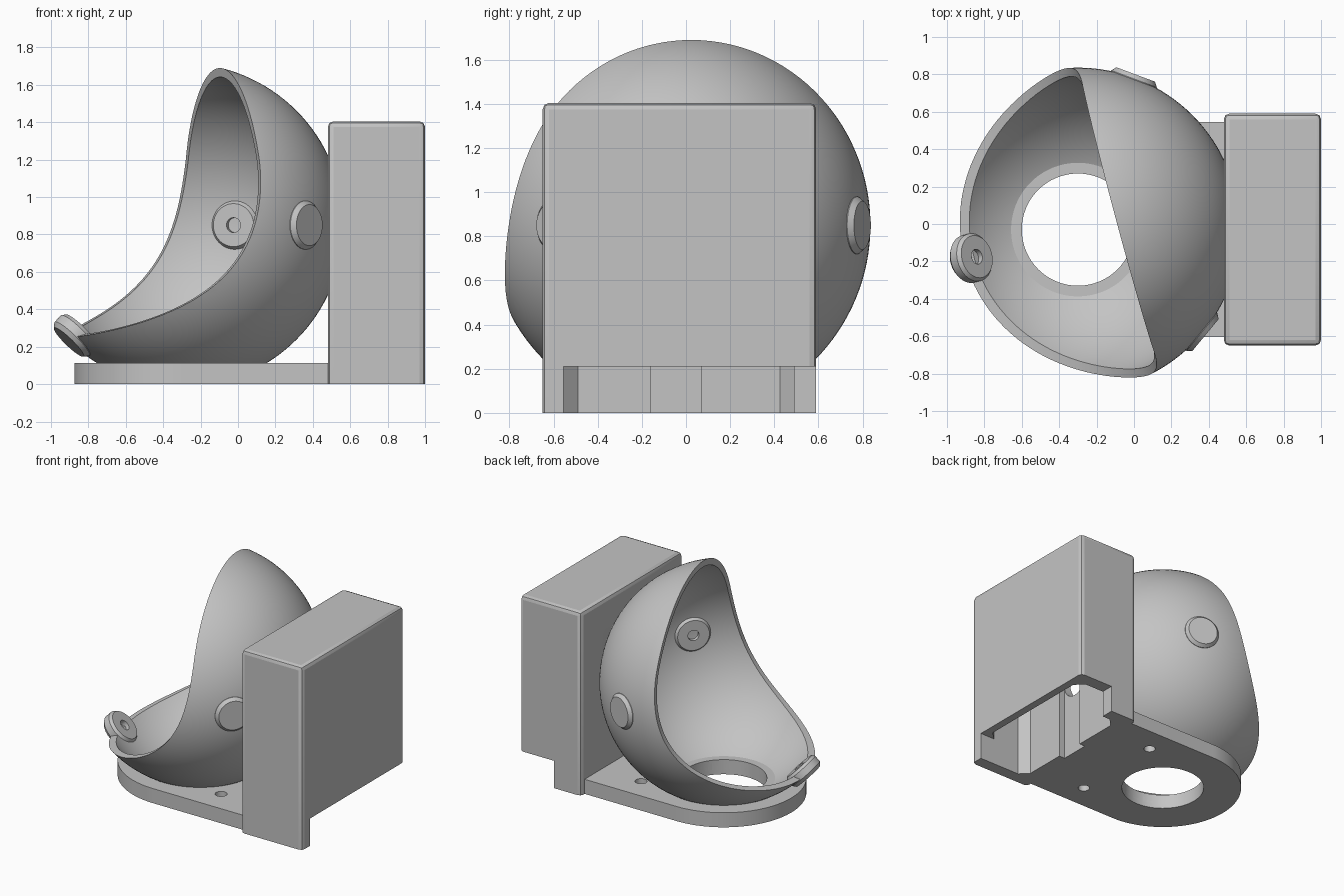
import bpy, bmesh, math
from mathutils import Vector, Matrix
from mathutils.geometry import interpolate_bezier

cube = bpy.data.objects.get("Cube")
if cube:
    bpy.data.objects.remove(cube, do_unlink=True)

grey = bpy.data.materials.new("plain grey")
grey.use_nodes = True
grey.diffuse_color = (0.55, 0.55, 0.55, 1)
grey.node_tree.nodes["Principled BSDF"].inputs["Base Color"].default_value = (0.55, 0.55, 0.55, 1)

CENTRE = Vector((-0.3, -0.03, 0.85))
# Bowl frame: local x points out of the opening
FRAME = Matrix.Translation(CENTRE) @ Matrix.Rotation(math.radians(195), 4, 'Z')


def finish(name, bm, matrix=Matrix()):
    bm.transform(matrix)
    bmesh.ops.recalc_face_normals(bm, faces=bm.faces)
    mesh = bpy.data.meshes.new(name)
    bm.to_mesh(mesh)
    bm.free()
    mesh.materials.append(grey)
    ob = bpy.data.objects.new(name, mesh)
    bpy.context.collection.objects.link(ob)
    return ob


def box(name, lo, hi, bevel=0, segments=1, bevel_top=True):
    lo, hi = Vector(lo), Vector(hi)
    bm = bmesh.new()
    bmesh.ops.create_cube(bm, size=1)
    bm.transform(Matrix.Translation((lo + hi) / 2) @ Matrix.Diagonal((*(hi - lo), 1)))
    if bevel:
        def chosen(e):
            a, b = (v.co.z for v in e.verts)
            return abs(a - b) > 0.01 or (bevel_top and a > lo.z + 0.01)
        bmesh.ops.bevel(bm, geom=[e for e in bm.edges if chosen(e)], offset=bevel,
                        segments=segments, profile=0.5, affect='EDGES')
    return finish(name, bm)


def prism(name, points, low, high, matrix=Matrix()):
    bm = bmesh.new()
    face = bm.faces.new([bm.verts.new((x, y, low)) for x, y in points])
    top = bmesh.ops.extrude_face_region(bm, geom=[face])
    for v in top["geom"]:
        if isinstance(v, bmesh.types.BMVert):
            v.co.z = high
    return finish(name, bm, matrix)


def arc(x, y, r, a0, a1, n):
    return [(x + r * math.cos(math.radians(a0 + (a1 - a0) * i / n)),
             y + r * math.sin(math.radians(a0 + (a1 - a0) * i / n))) for i in range(n + 1)]


def cylinder(name, x, y, r, low, high, matrix=Matrix()):
    return prism(name, arc(x, y, r, 0, 360, 64)[:-1], low, high, matrix)


def sphere(name, r):
    bm = bmesh.new()
    bmesh.ops.create_uvsphere(bm, u_segments=128, v_segments=64, radius=r)
    return finish(name, bm, Matrix.Translation(CENTRE))


def cut(ob, *cutters):
    for c in cutters:
        mod = ob.modifiers.new("cut", 'BOOLEAN')
        mod.operation, mod.solver, mod.object = 'DIFFERENCE', 'EXACT', c
        bpy.context.view_layer.objects.active = ob
        bpy.ops.object.modifier_apply(modifier=mod.name)


def smooth(ob, angle=30):
    bpy.ops.object.select_all(action='DESELECT')
    ob.select_set(True)
    bpy.context.view_layer.objects.active = ob
    bpy.ops.object.shade_smooth_by_angle(angle=math.radians(angle))


# Cutters
inner = sphere("inner_cutter", 0.82)
curve = interpolate_bezier(Vector((-0.225, 0.35, 0)), Vector((-0.225, -0.25, 0)),
                           Vector((0.1, -0.5, 0)), Vector((0.85, -0.65, 0)), 40)
outline = [(-0.2, 1.2)] + [p.to_2d()[:] for p in curve] + [(1.2, -0.7), (1.2, 1.2)]
opening = prism("opening_cutter", outline, -1.2, 1.2, FRAME @ Matrix.Rotation(math.pi / 2, 4, 'X'))
drain = cylinder("drain_cutter", CENTRE.x, CENTRE.y, 0.3, -0.2, 0.3)
along_x = Matrix.Translation((0, -0.045, 0.6)) @ Matrix.Rotation(math.pi / 2, 4, 'Y')
cable = cylinder("cable_cutter", 0, 0, 0.115, 0.3, 0.7, along_x)
groove = box("groove_cutter", (0.53, -0.16, -0.1), (0.7, 0.07, 0.6))
cavity = box("cavity_cutter", (0.58, -0.555, -0.2), (0.94, 0.49, 1.33), 0.065, bevel_top=False)
notch = box("notch_cutter", (0.71, -0.555, -0.2), (1.2, 0.8, 0.21))
screws = [cylinder("screw_cutter", 0.14, y, 0.042, -0.1, 0.3) for y in (-0.405, 0.345)]

# Open spherical bowl
bowl = sphere("bowl", 0.866)
cut(bowl, inner, opening, drain, cable, groove)
smooth(bowl)

# Base plate with a rounded end
plate = prism("base_plate", arc(CENTRE.x, CENTRE.y, 0.575, 90, 270, 64) + [(0.52, -0.605), (0.52, 0.545)],
              0, 0.112)
cut(plate, drain, *screws)
smooth(plate)

# Hollow housing, open underneath
housing = box("housing", (0.48, -0.65, 0), (1, 0.59, 1.405), 0.03, 2)
cut(housing, cavity, notch, groove, cable, inner)
smooth(housing, 20)

# Magnet holders: chamfered discs set through the bowl wall
profile = [(0, 0.83), (0.04, 0.83), (0.04, 0.79), (0.115, 0.79),
           (0.13, 0.81), (0.13, 0.86), (0.11, 0.885), (0, 0.885)]
for name, direction in (("left_holder", (-0.58, -0.815, 0)), ("right_holder", (-0.58, 0.815, 0)),
                        ("lip_holder", (0.707, 0, -0.707))):
    bm = bmesh.new()
    verts = [bm.verts.new((r, 0, h)) for r, h in profile]
    edges = [bm.edges.new(pair) for pair in zip(verts, verts[1:])]
    bmesh.ops.spin(bm, geom=verts + edges, axis=(0, 0, 1), cent=(0, 0, 0),
                   angle=2 * math.pi, steps=48)
    bmesh.ops.remove_doubles(bm, verts=bm.verts, dist=0.0005)
    turn = Vector(direction).to_track_quat('Z', 'Y').to_matrix().to_4x4()
    smooth(finish(name, bm, FRAME @ turn))

for c in (inner, opening, drain, cable, groove, cavity, notch, *screws):
    bpy.data.objects.remove(c, do_unlink=True)
